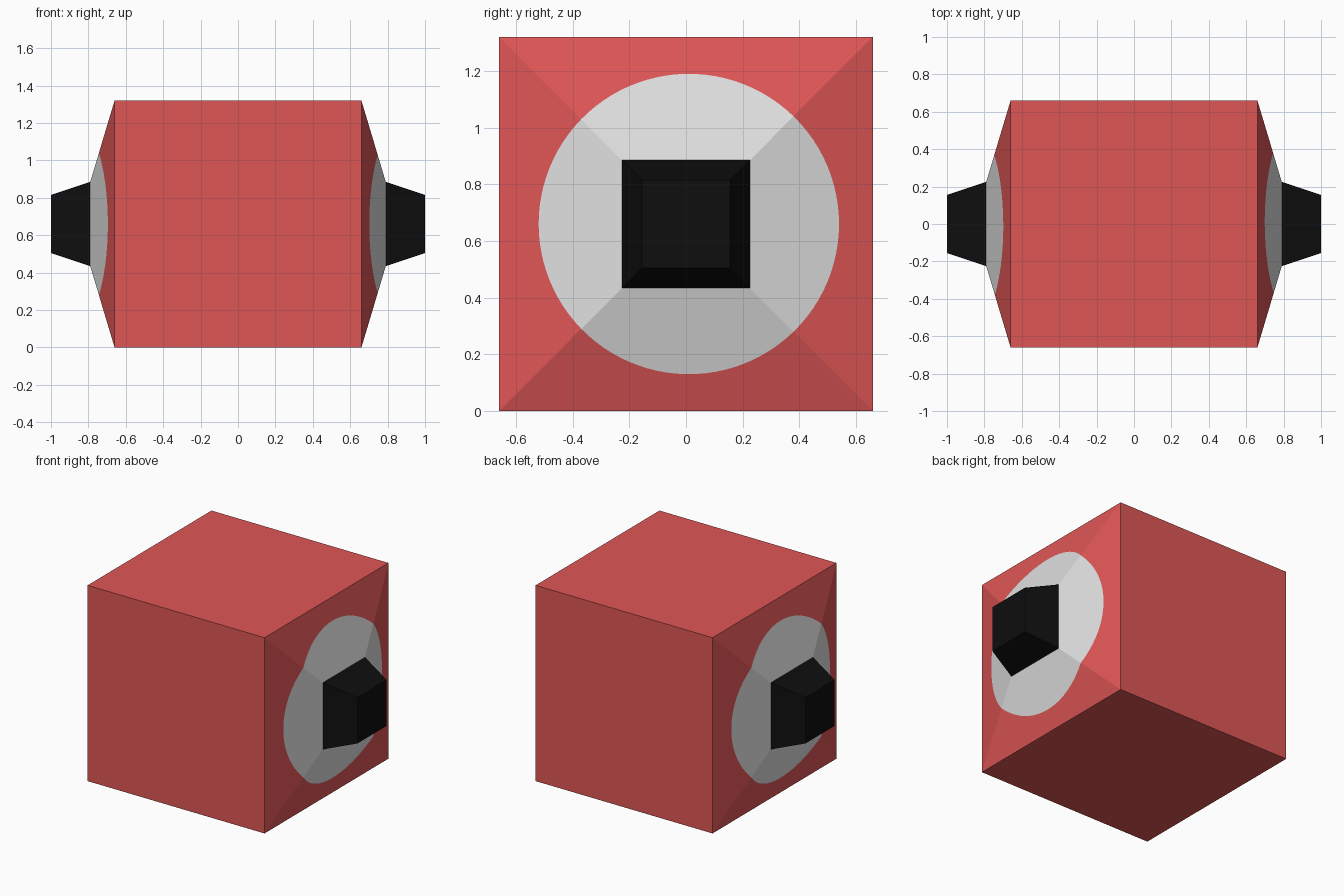
import bpy, bmesh, math

if "Cube" in bpy.data.objects:
    bpy.data.objects.remove(bpy.data.objects["Cube"])

HALF = 0.66      # half width of the cube
CZ = 0.66        # height of the centre
TIP = 0.79       # x where the eye slope meets the pupil
PUPIL = 0.225    # half width of the pupil base
PUPIL_END = 0.155
EYE_R = 0.53
EYE_SHIFT = 0.01
N = 96           # directions round each eye (multiple of 8, so corners are hit)


def material(name, r, g, b):
    def lin(c):
        c /= 255
        return c / 12.92 if c <= 0.04045 else ((c + 0.055) / 1.055) ** 2.4
    m = bpy.data.materials.new(name)
    m.diffuse_color = (lin(r), lin(g), lin(b), 1)
    m.use_nodes = True
    m.node_tree.nodes["Principled BSDF"].inputs["Base Color"].default_value = m.diffuse_color
    return m


RED = material("red", 223, 86, 86)
WHITE = material("white", 223, 223, 223)
BLACK = material("black", 14, 14, 14)


def make_object(name, bm, mats):
    bmesh.ops.recalc_face_normals(bm, faces=bm.faces[:])
    me = bpy.data.meshes.new(name)
    bm.to_mesh(me)
    bm.free()
    for m in mats:
        me.materials.append(m)
    ob = bpy.data.objects.new(name, me)
    bpy.context.collection.objects.link(ob)
    return ob


def ring(bm, side, radius_of):
    """Ring of points on the eye slope, radius given per direction."""
    verts = []
    for i in range(N):
        a = 2 * math.pi * i / N
        c, s = math.cos(a), math.sin(a)
        r = radius_of(c, s)
        d = max(abs(c), abs(s)) * r
        x = HALF + (TIP - HALF) * (HALF - d) / (HALF - PUPIL)
        verts.append(bm.verts.new((side * x, r * c, CZ + r * s)))
    return verts


def square(h):
    return lambda c, s: h / max(abs(c), abs(s))


def circle(off):
    return lambda c, s: off * c + math.sqrt(EYE_R ** 2 - (off * s) ** 2)


def bridge(bm, a, b, mat):
    for i in range(N):
        j = (i + 1) % N
        bm.faces.new((a[i], a[j], b[j], b[i])).material_index = mat


# Body: cube with shallow pyramid ends, round white eyes cut into the slopes
bm = bmesh.new()
rims = []
for side in (1, -1):
    rim = ring(bm, side, square(HALF))
    eye = ring(bm, side, circle(side * EYE_SHIFT))
    inner = ring(bm, side, square(PUPIL))
    bridge(bm, rim, eye, 0)
    bridge(bm, eye, inner, 1)
    rims.append(rim)
bridge(bm, rims[0], rims[1], 0)
bmesh.ops.recalc_face_normals(bm, faces=bm.faces[:])
bmesh.ops.dissolve_limit(bm, angle_limit=math.radians(1), verts=bm.verts[:],
                         edges=bm.edges[:], delimit={'MATERIAL'})
make_object("body", bm, [RED, WHITE])

# Pupils: tapered square plugs on both ends
for side, name in ((1, "right_pupil"), (-1, "left_pupil")):
    bm = bmesh.new()
    bmesh.ops.create_cube(bm, size=2)
    for v in bm.verts:
        outer = v.co.x * side > 0
        h = PUPIL_END if outer else PUPIL
        v.co = (side * (1.0 if outer else TIP), v.co.y * h, CZ + v.co.z * h)
    make_object(name, bm, [BLACK])
